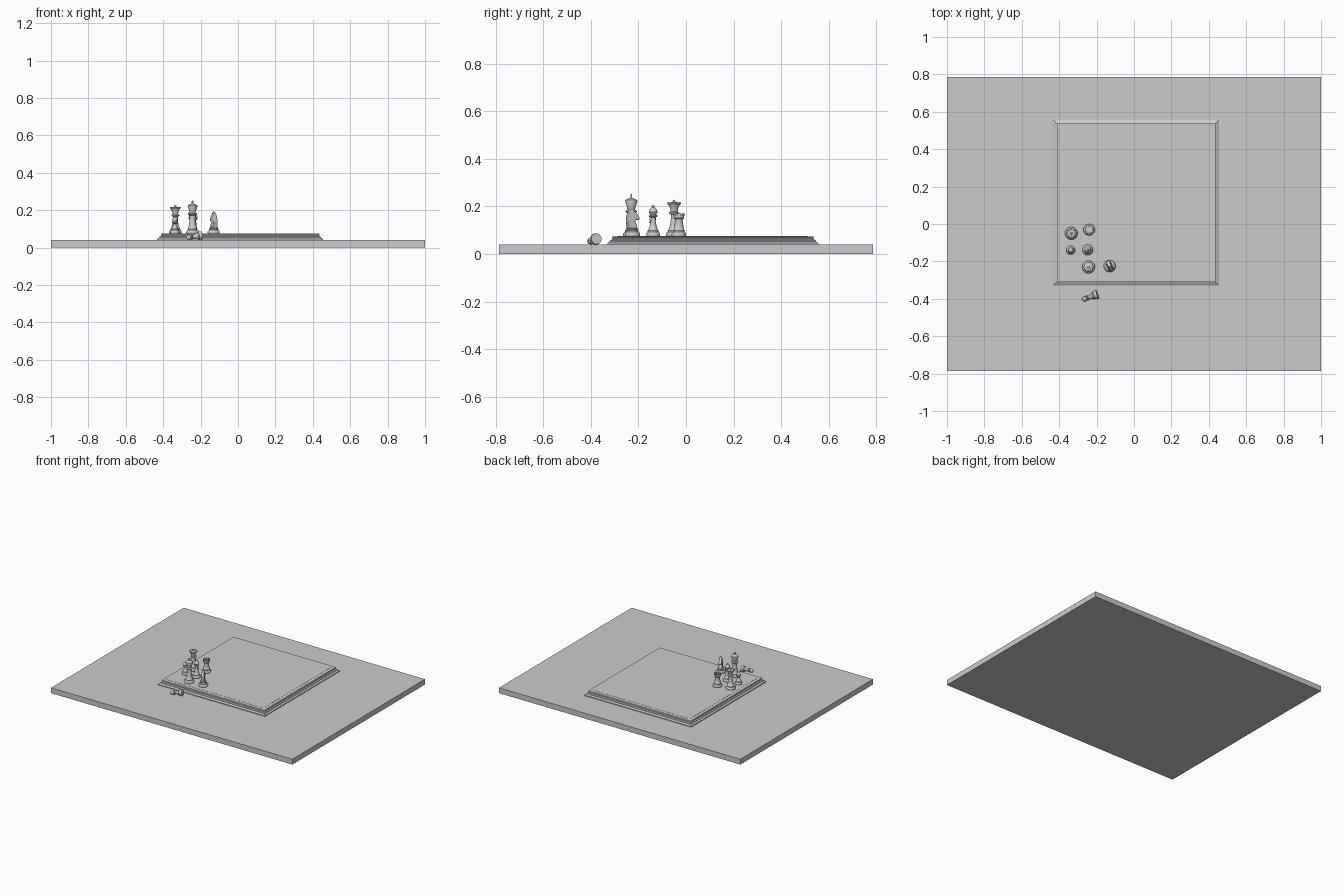
import bpy
import bmesh
import math
from mathutils import Matrix, Vector

cube = bpy.data.objects.get("Cube")
if cube:
    bpy.data.objects.remove(cube, do_unlink=True)

grey = bpy.data.materials.new("plain grey")
grey.use_nodes = True
colour = (0.6, 0.6, 0.6, 1)
grey.diffuse_color = colour
grey.node_tree.nodes["Principled BSDF"].inputs["Base Color"].default_value = colour

smooth_parts = []
BOARD_X, BOARD_Y, TOP, TABLE = 0.011, 0.113, 0.075, 0.04
SQUARE = 0.1


def finish(name, bm, smooth=False):
    bmesh.ops.recalc_face_normals(bm, faces=bm.faces[:])
    mesh = bpy.data.meshes.new(name)
    bm.to_mesh(mesh)
    bm.free()
    mesh.materials.append(grey)
    obj = bpy.data.objects.new(name, mesh)
    bpy.context.collection.objects.link(obj)
    if smooth:
        smooth_parts.append(obj)
    return obj


def lathe(bm, profile, sides=28, turn=0.0):
    """Stack rings of (radius, height) and cap both ends."""
    rings = []
    for r, z in profile:
        angles = [turn + math.tau * i / sides for i in range(sides)]
        rings.append([bm.verts.new((r * math.cos(a), r * math.sin(a), z)) for a in angles])
    for low, high in zip(rings, rings[1:]):
        for i in range(sides):
            j = (i + 1) % sides
            bm.faces.new((low[i], low[j], high[j], high[i]))
    bm.faces.new(rings[0][::-1])
    bm.faces.new(rings[-1])


def box(bm, centre, size, turn=0.0):
    matrix = Matrix.Rotation(turn, 4, "Z") @ Matrix.Translation(centre) @ Matrix.Diagonal((*size, 1))
    bmesh.ops.create_cube(bm, size=1, matrix=matrix)


def ball(bm, centre, r):
    bmesh.ops.create_uvsphere(bm, u_segments=20, v_segments=12, radius=r,
                              matrix=Matrix.Translation(centre))


def foot(r):
    """Moulded foot shared by all pieces."""
    return [(r * 0.96, 0), (r, 0.004), (r, 0.010), (r * 0.9, 0.015),
            (r * 0.78, 0.018), (r * 0.8, 0.023), (r * 0.68, 0.028)]


def piece(name, bm, x, y):
    obj = finish(name, bm, True)
    obj.location = (x, y, TOP)
    return obj


# Table slab
bm = bmesh.new()
box(bm, (0, 0, TABLE / 2), (2, 1.57, TABLE))
finish("table_top", bm)

# Stepped board
bm = bmesh.new()
steps = [(0.443, 0.040), (0.443, 0.046), (0.432, 0.053), (0.432, 0.057),
         (0.424, 0.061), (0.424, 0.066), (0.418, 0.069), (0.424, 0.071), (0.424, TOP - 0.001)]
lathe(bm, [(h * math.sqrt(2), z) for h, z in steps], 4, math.pi / 4)
finish("board", bm).location = (BOARD_X, BOARD_Y, 0)

# Inlaid squares
for name, parity in (("dark_squares", 0), ("light_squares", 1)):
    bm = bmesh.new()
    for i in range(8):
        for j in range(8):
            if (i + j) % 2 == parity:
                centre = ((i - 3.5) * SQUARE, (j - 3.5) * SQUARE, TOP - 0.001)
                box(bm, centre, (SQUARE, SQUARE, 0.002))
    finish(name, bm).location = (BOARD_X, BOARD_Y, 0)

# Queen with a pointed coronet
bm = bmesh.new()
lathe(bm, foot(0.034) + [(0.017, 0.045), (0.013, 0.075), (0.013, 0.09), (0.021, 0.094),
                         (0.021, 0.099), (0.015, 0.103), (0.016, 0.115), (0.027, 0.137),
                         (0.022, 0.139), (0.010, 0.143)])
for i in range(8):
    a = math.tau * i / 8
    ball(bm, (0.024 * math.cos(a), 0.024 * math.sin(a), 0.138), 0.005)
ball(bm, (0, 0, 0.147), 0.006)
piece("queen", bm, -0.335, -0.05)

# King with a cross
bm = bmesh.new()
lathe(bm, foot(0.034) + [(0.019, 0.045), (0.015, 0.08), (0.015, 0.096), (0.024, 0.101),
                         (0.024, 0.106), (0.016, 0.111), (0.018, 0.122), (0.026, 0.145),
                         (0.025, 0.151), (0.012, 0.158), (0.005, 0.160)])
box(bm, (0, 0, 0.167), (0.006, 0.006, 0.02))
box(bm, (0, 0, 0.168), (0.017, 0.006, 0.006))
piece("king", bm, -0.243, -0.23)

# Bishop with a ball on its mitre
bm = bmesh.new()
lathe(bm, foot(0.029) + [(0.015, 0.04), (0.010, 0.065), (0.010, 0.078), (0.018, 0.082),
                         (0.018, 0.086), (0.012, 0.090), (0.018, 0.101), (0.017, 0.108),
                         (0.010, 0.118), (0.004, 0.122)])
ball(bm, (0, 0, 0.124), 0.006)
piece("bishop", bm, -0.247, -0.138)

# Rook with battlements
bm = bmesh.new()
lathe(bm, foot(0.031) + [(0.019, 0.042), (0.016, 0.065), (0.017, 0.071), (0.022, 0.076),
                         (0.023, 0.088), (0.016, 0.088), (0.016, 0.083)])
for i in range(5):
    box(bm, (0.0195, 0, 0.091), (0.007, 0.015, 0.010), math.tau * i / 5)
piece("rook", bm, -0.24, -0.03)

# Pawns, one standing and one lying on the table
pawn_profile = foot(0.024) + [(0.012, 0.036), (0.009, 0.052), (0.015, 0.056),
                              (0.015, 0.060), (0.008, 0.063)]
for name in ("standing_pawn", "fallen_pawn"):
    bm = bmesh.new()
    lathe(bm, pawn_profile)
    ball(bm, (0, 0, 0.072), 0.014)
    pawn = piece(name, bm, -0.338, -0.14)
axis = Vector((-0.07, -0.026, -0.010))
pawn.rotation_euler = axis.to_track_quat("Z", "Y").to_euler()
pawn.location = (-0.196, -0.376, TABLE + 0.024)

# Knight: turned foot and an extruded horse head
bm = bmesh.new()
lathe(bm, foot(0.032) + [(0.024, 0.032), (0.020, 0.034)])
piece("knight_foot", bm, -0.13, -0.225)
bm = bmesh.new()
outline = [(-0.021, 0.030), (0.019, 0.030), (0.014, 0.048), (0.007, 0.064), (0.013, 0.070),
           (0.026, 0.066), (0.030, 0.076), (0.022, 0.090), (0.007, 0.104), (-0.003, 0.118),
           (-0.010, 0.108), (-0.022, 0.095), (-0.027, 0.074), (-0.025, 0.050)]
face = bm.faces.new([bm.verts.new((-0.011, y, z)) for y, z in outline])
side = bmesh.ops.extrude_face_region(bm, geom=[face])["geom"]
for v in side:
    if isinstance(v, bmesh.types.BMVert):
        v.co.x = 0.011
for v in bm.verts:
    # Narrow the head towards its ears
    v.co.x *= 1.3 - 7 * (v.co.z - 0.03)
head = piece("knight_head", bm, -0.13, -0.225)
head.rotation_euler.z = math.radians(25)
bevel = head.modifiers.new("soft_edges", "BEVEL")
bevel.width = 0.003
bevel.segments = 2

# Smooth turned parts while keeping their crisp edges
bpy.ops.object.select_all(action="DESELECT")
for obj in smooth_parts:
    obj.select_set(True)
bpy.context.view_layer.objects.active = smooth_parts[0]
bpy.ops.object.shade_smooth_by_angle(angle=math.radians(35))
